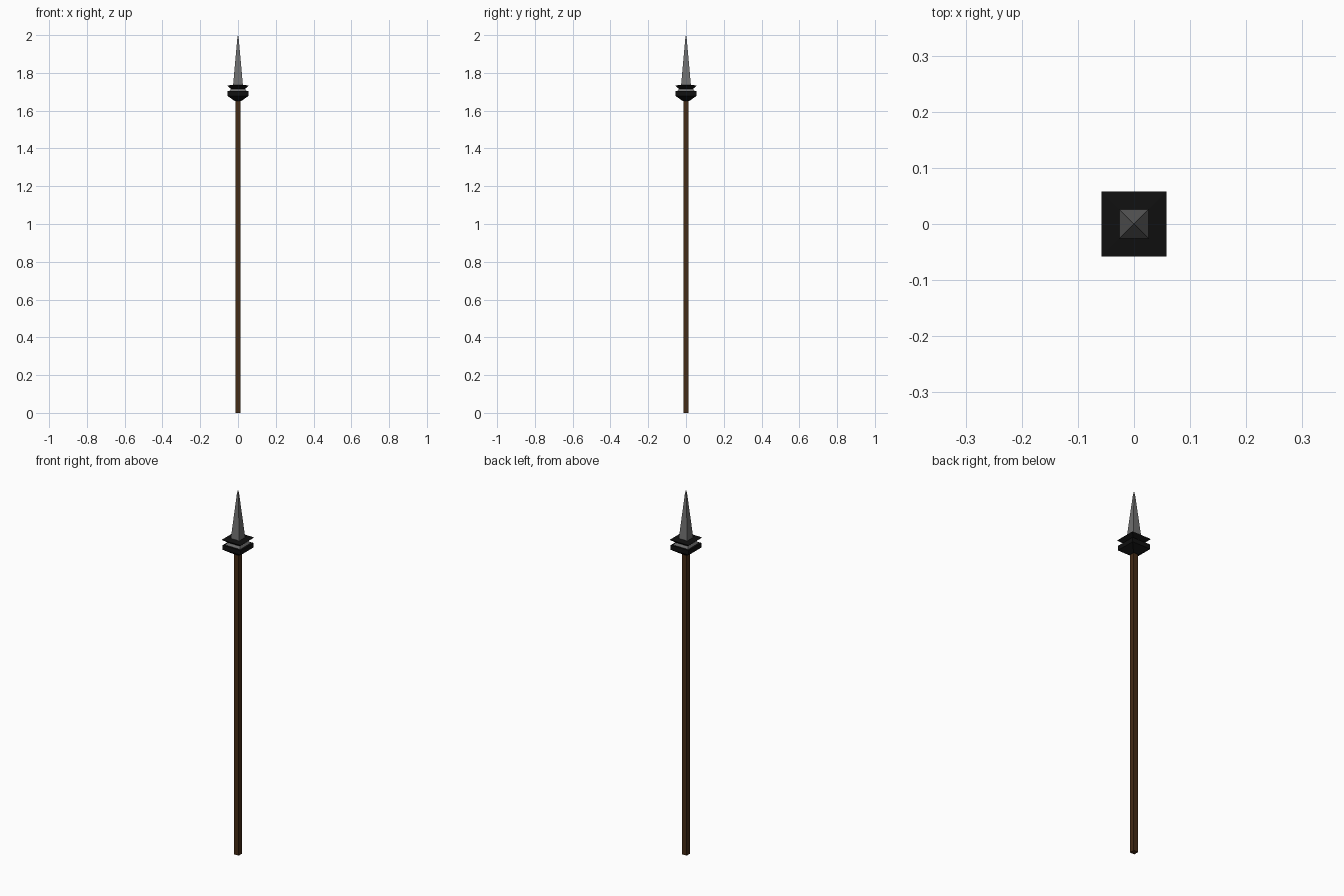
import bpy, bmesh

if "Cube" in bpy.data.objects:
    bpy.data.objects.remove(bpy.data.objects["Cube"])


def material(name, rgb):
    m = bpy.data.materials.new(name)
    m.diffuse_color = (*rgb, 1)
    m.use_nodes = True
    m.node_tree.nodes["Principled BSDF"].inputs["Base Color"].default_value = m.diffuse_color
    return m


def square_loft(name, profile, mat):
    """Stack square sections given as (half width, z) and cap both ends."""
    bm = bmesh.new()
    rings = [[bm.verts.new((sx * h, sy * h, z))
              for sx, sy in ((-1, -1), (1, -1), (1, 1), (-1, 1))]
             for h, z in profile]
    for a, b in zip(rings, rings[1:]):
        for i in range(4):
            j = (i + 1) % 4
            bm.faces.new((a[i], a[j], b[j], b[i]))
    bm.faces.new(rings[0][::-1])
    bm.faces.new(rings[-1])
    me = bpy.data.meshes.new(name)
    bm.to_mesh(me)
    bm.free()
    ob = bpy.data.objects.new(name, me)
    bpy.context.collection.objects.link(ob)
    me.materials.append(mat)
    return ob


wood = material("wood", (0.06, 0.025, 0.008))
black = material("black_iron", (0.005, 0.005, 0.005))
steel = material("steel", (0.16, 0.16, 0.16))

# wooden pole
square_loft("shaft", [(0.014, 0), (0.014, 1.66)], wood)
# lower collar, flaring out from the pole
square_loft("lower_collar", [(0.016, 1.65), (0.055, 1.678), (0.055, 1.703)], black)
# steel spacer between the collars
square_loft("spacer", [(0.045, 1.703), (0.038, 1.716)], steel)
# upper collar, inverted pyramid plate
square_loft("upper_collar", [(0.038, 1.716), (0.058, 1.733), (0.026, 1.737)], black)
# tapering four-sided blade
square_loft("blade", [(0.026, 1.735), (0.004, 1.98), (0.0005, 2.0)], steel)
